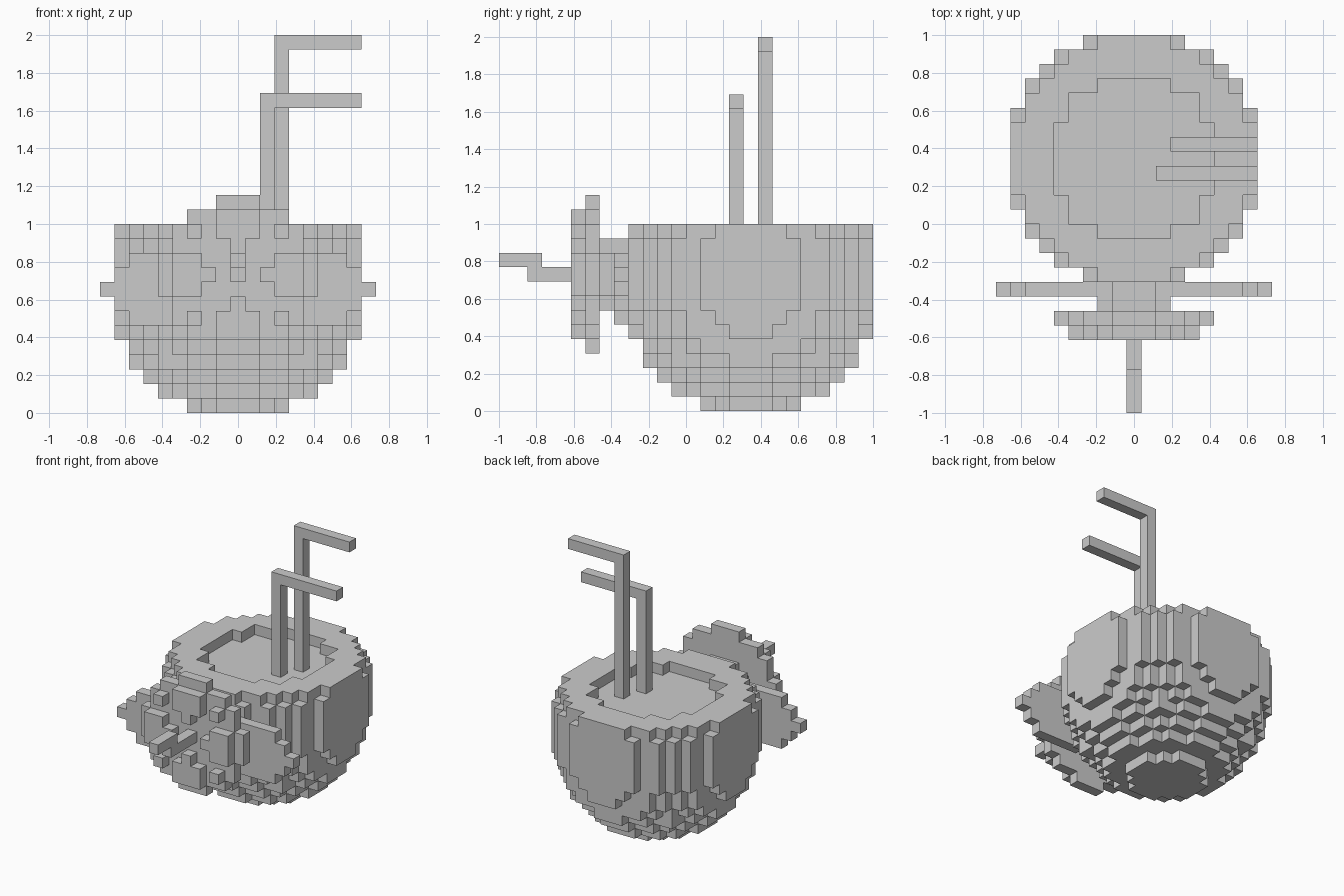
import bpy
import bmesh
from mathutils import Vector

V = 1 / 13          # edge length of one block
BOWL_Y = 4          # depth of the bowl's middle block
FLOWER_Z = 9        # height of the flower's middle block

if "Cube" in bpy.data.objects:
    bpy.data.objects.remove(bpy.data.objects["Cube"], do_unlink=True)


def block_object(name, cells):
    """Skin a set of (x, y, z) blocks with only their outer faces."""
    cells = set(cells)
    bm = bmesh.new()
    for cell in cells:
        # x blocks are centred on whole numbers, y and z blocks start on them
        centre = Vector(cell) + Vector((0, 0.5, 0.5))
        for axis in range(3):
            for sign in (-1, 1):
                near = list(cell)
                near[axis] += sign
                if tuple(near) in cells:
                    continue
                n, u = Vector((0, 0, 0)), Vector((0, 0, 0))
                n[axis] = sign
                u[(axis + 1) % 3] = 1
                w = n.cross(u)
                mid = centre + n / 2
                corners = (-u - w, u - w, u + w, w - u)
                bm.faces.new([bm.verts.new((mid + c / 2) * V) for c in corners])
    bmesh.ops.remove_doubles(bm, verts=bm.verts, dist=V / 100)
    bmesh.ops.dissolve_limit(bm, angle_limit=0.01, verts=bm.verts, edges=bm.edges)
    mesh = bpy.data.meshes.new(name)
    bm.to_mesh(mesh)
    bm.free()
    obj = bpy.data.objects.new(name, mesh)
    bpy.context.collection.objects.link(obj)
    return obj


def box(xs, ys, zs):
    """Blocks filling three inclusive ranges."""
    return {(x, y, z)
            for x in range(xs[0], xs[1] + 1)
            for y in range(ys[0], ys[1] + 1)
            for z in range(zs[0], zs[1] + 1)}


# Shell: a ball with a straight waist, cut flat, with a shallow round recess
def in_shell(x, dy, z):
    dz = min(z - 8, 0) + max(z - 10, 0)
    recess = z == 12 and x * x + dy * dy <= 33
    return x * x + dy * dy + dz * dz <= 75 and not recess


block_object("coconut_shell", {
    (x, dy + BOWL_Y, z)
    for x in range(-8, 9) for dy in range(-8, 9) for z in range(13)
    if in_shell(x, dy, z)})

# Straws: upright with a bent end
for name, x, y, top in (("tall_straw", 3, 5, 25), ("short_straw", 2, 3, 21)):
    block_object(name, box((x, x), (y, y), (12, top)) | box((x, 8), (y, y), (top, top)))

# Leaves: a stepped point on each side
for name, side in (("left_leaf", 1), ("right_leaf", -1)):
    half_heights = {9: 0, 8: 1}
    block_object(name, {
        (side * x, -5, 8 + dz)
        for x in range(3, 10)
        for dz in range(-2, 3)
        if abs(dz) <= half_heights.get(x, 2)})

# Flower base: a round disc on a short core
disc = {(x, -7, FLOWER_Z + dz)
        for x in range(-5, 6) for dz in range(-5, 6)
        if x * x + dz * dz <= 26}
core = {(x, y, FLOWER_Z + dz)
        for x in range(-2, 3) for dz in range(-2, 3) for y in (-6, -5)
        if abs(x) + abs(dz) < 4}
block_object("flower_disc", disc)
block_object("flower_core", core)

# Petals: one raised pad per side, turned a quarter each time
pad = {(a, b) for a in (-1, 0, 1) for b in (3, 4)} | {(0, 2), (3, 3)}
petals = set()
for turn in range(4):
    petals |= {(a, -8, FLOWER_Z + b) for a, b in pad}
    pad = {(b, -a) for a, b in pad}
block_object("petals", petals)

# Stamen: two overlapping bars stepping up and out from the middle
block_object("stamen", box((0, 0), (-11, -8), (9, 9)) | box((0, 0), (-13, -11), (10, 10)))
